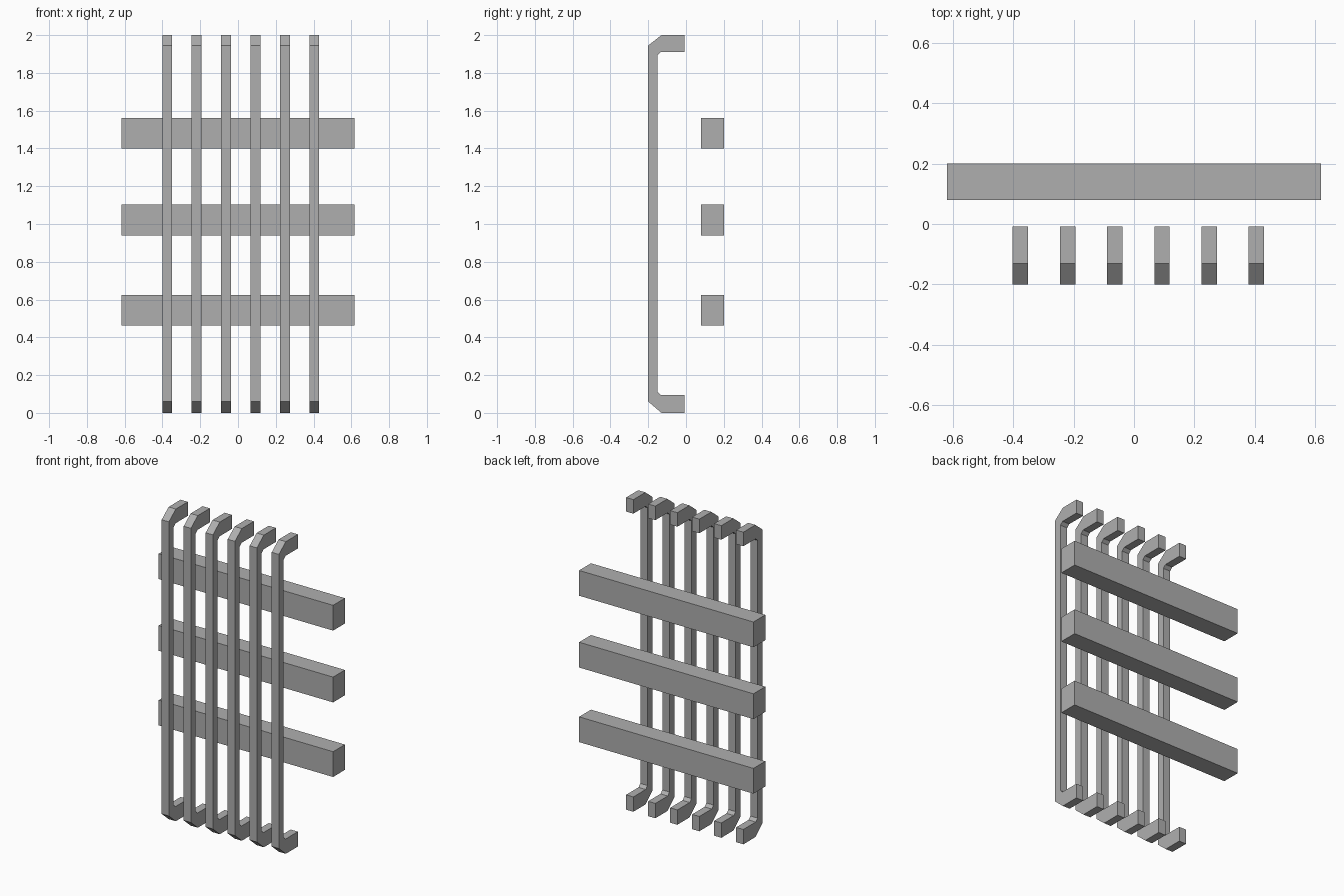
import bpy, bmesh
from mathutils import Vector

if "Cube" in bpy.data.objects:
    bpy.data.objects.remove(bpy.data.objects["Cube"])

# Dark grey metal shared by all parts
grey = bpy.data.materials.new("dark_grey")
grey.diffuse_color = (0.43, 0.43, 0.43, 1.0)
grey.use_nodes = True
grey.node_tree.nodes["Principled BSDF"].inputs["Base Color"].default_value = grey.diffuse_color


def extrude_profile(name, profile, x0, x1):
    """Extrude a (y, z) outline along x into a closed solid."""
    bm = bmesh.new()
    face = bm.faces.new([bm.verts.new((x0, y, z)) for y, z in profile])
    ext = bmesh.ops.extrude_face_region(bm, geom=[face], use_keep_orig=True)
    verts = [g for g in ext["geom"] if isinstance(g, bmesh.types.BMVert)]
    bmesh.ops.translate(bm, vec=Vector((x1 - x0, 0, 0)), verts=verts)
    bmesh.ops.recalc_face_normals(bm, faces=bm.faces)
    mesh = bpy.data.meshes.new(name)
    bm.to_mesh(mesh)
    bm.free()
    mesh.materials.append(grey)
    obj = bpy.data.objects.new(name, mesh)
    bpy.context.collection.objects.link(obj)
    return obj


# Upright bars with chamfered hooks returning towards the rear at both ends
bar_profile = [
    (-0.008, 0.0), (-0.13, 0.0), (-0.20, 0.06), (-0.20, 1.945),
    (-0.13, 2.0), (-0.008, 2.0), (-0.008, 1.91), (-0.133, 1.91),
    (-0.152, 1.892), (-0.152, 0.113), (-0.133, 0.095), (-0.008, 0.095),
]
for i in range(6):
    x = -0.401 + 0.156 * i
    extrude_profile(f"upright_bar_{i + 1}", bar_profile, x, x + 0.051)

# Horizontal rails behind the bars
for label, z in (("lower", 0.462), ("middle", 0.94), ("upper", 1.40)):
    top = z + 0.162
    rail_profile = [(0.08, z), (0.20, z), (0.20, top), (0.08, top)]
    extrude_profile(f"{label}_rail", rail_profile, -0.618, 0.618)
